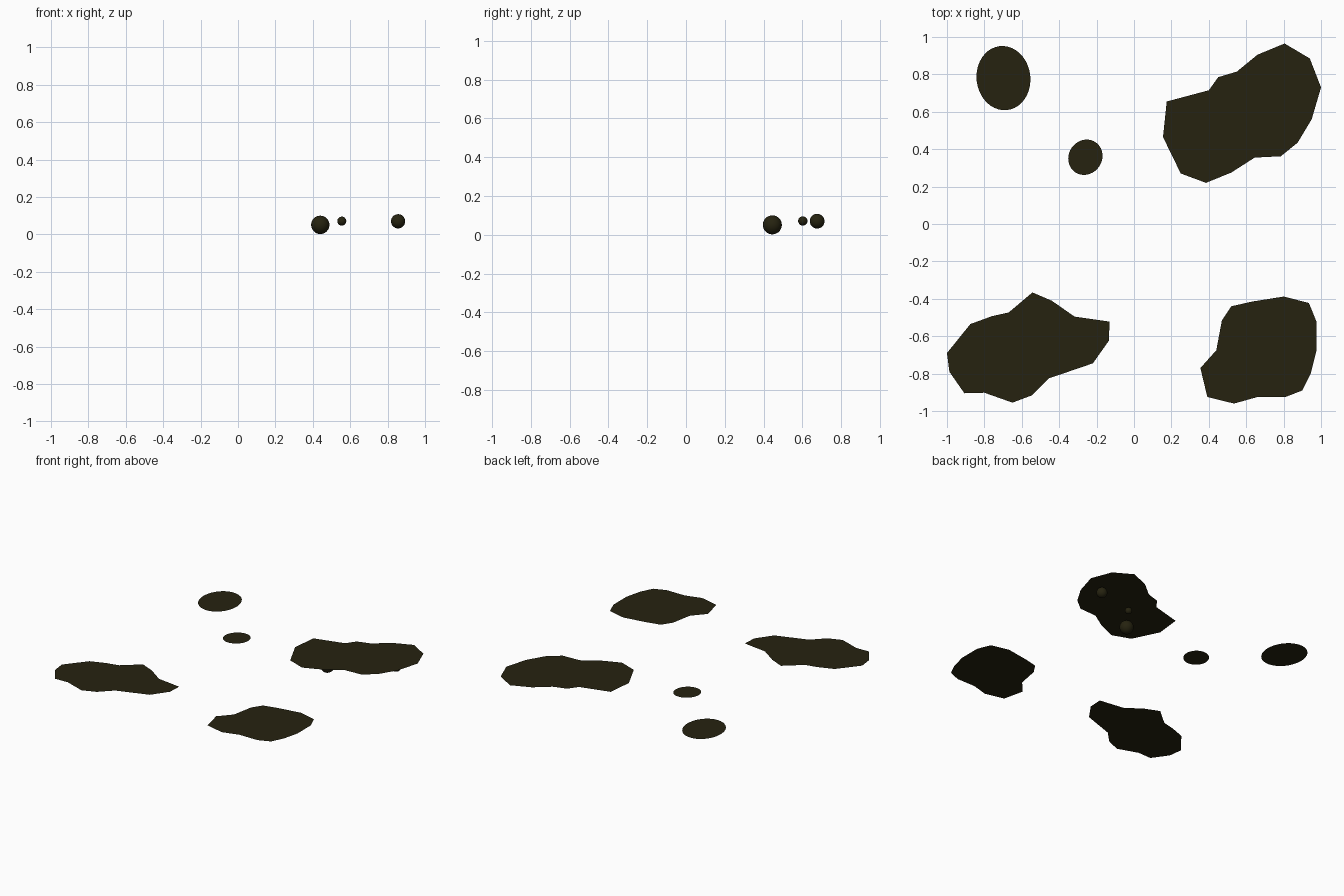
import bpy, bmesh, math

if "Cube" in bpy.data.objects:
    bpy.data.objects.remove(bpy.data.objects["Cube"])

TOP = 0.108  # height of the flat puddle sheets

mat = bpy.data.materials.new("dark olive")
mat.diffuse_color = (0.019, 0.0165, 0.005, 1)
mat.use_nodes = True
mat.node_tree.nodes["Principled BSDF"].inputs["Base Color"].default_value = mat.diffuse_color


def sheet(name, pts):
    """Flat single-sided puddle facing up."""
    bm = bmesh.new()
    f = bm.faces.new([bm.verts.new((x, y, TOP)) for x, y in pts])
    f.normal_update()
    if f.normal.z < 0:
        f.normal_flip()
    bmesh.ops.triangulate(bm, faces=bm.faces[:])
    me = bpy.data.meshes.new(name)
    bm.to_mesh(me)
    bm.free()
    me.materials.append(mat)
    bpy.context.collection.objects.link(bpy.data.objects.new(name, me))


def oval(cx, cy, rx, ry, tilt, n=40):
    """Outline of a tilted ellipse."""
    c, s = math.cos(tilt), math.sin(tilt)
    angles = [2 * math.pi * i / n for i in range(n)]
    return [(cx + rx * math.cos(t) * c - ry * math.sin(t) * s,
             cy + rx * math.cos(t) * s + ry * math.sin(t) * c) for t in angles]


# Three large angular puddles
sheet("back_right_puddle", [
    (.175, .655), (.4, .715), (.45, .785), (.55, .815), (.66, .905), (.805, .965),
    (.94, .885), (1, .73), (.95, .56), (.875, .435), (.785, .362), (.645, .355),
    (.52, .275), (.385, .22), (.25, .27), (.155, .465)])
sheet("front_left_puddle", [
    (-1, -.69), (-.875, -.535), (-.76, -.493), (-.67, -.473), (-.543, -.366),
    (-.44, -.41), (-.318, -.495), (-.13, -.522), (-.135, -.625), (-.22, -.745),
    (-.457, -.826), (-.548, -.917), (-.65, -.955), (-.8, -.902), (-.907, -.905),
    (-.987, -.79)])
sheet("front_right_puddle", [
    (.355, -.77), (.44, -.675), (.47, -.515), (.52, -.44), (.63, -.415), (.8, -.388),
    (.935, -.422), (.975, -.52), (.975, -.68), (.945, -.8), (.9, -.89), (.81, -.925),
    (.66, -.925), (.535, -.96), (.392, -.925)])

# Two small rounded puddles
sheet("egg_puddle", oval(-.698, .78, .144, .172, .12))
sheet("round_puddle", oval(-.26, .357, .089, .097, -.6))

# Drops hanging below the back right puddle
for name, x, y, z, r in (("large_drop", .44, .445, .051, .049),
                         ("small_drop", .555, .602, .071, .024),
                         ("medium_drop", .856, .676, .07, .038)):
    bpy.ops.mesh.primitive_uv_sphere_add(segments=32, ring_count=16, radius=r,
                                         location=(x, y, z))
    ob = bpy.context.object
    ob.name = name
    ob.data.materials.append(mat)
    bpy.ops.object.shade_smooth()
